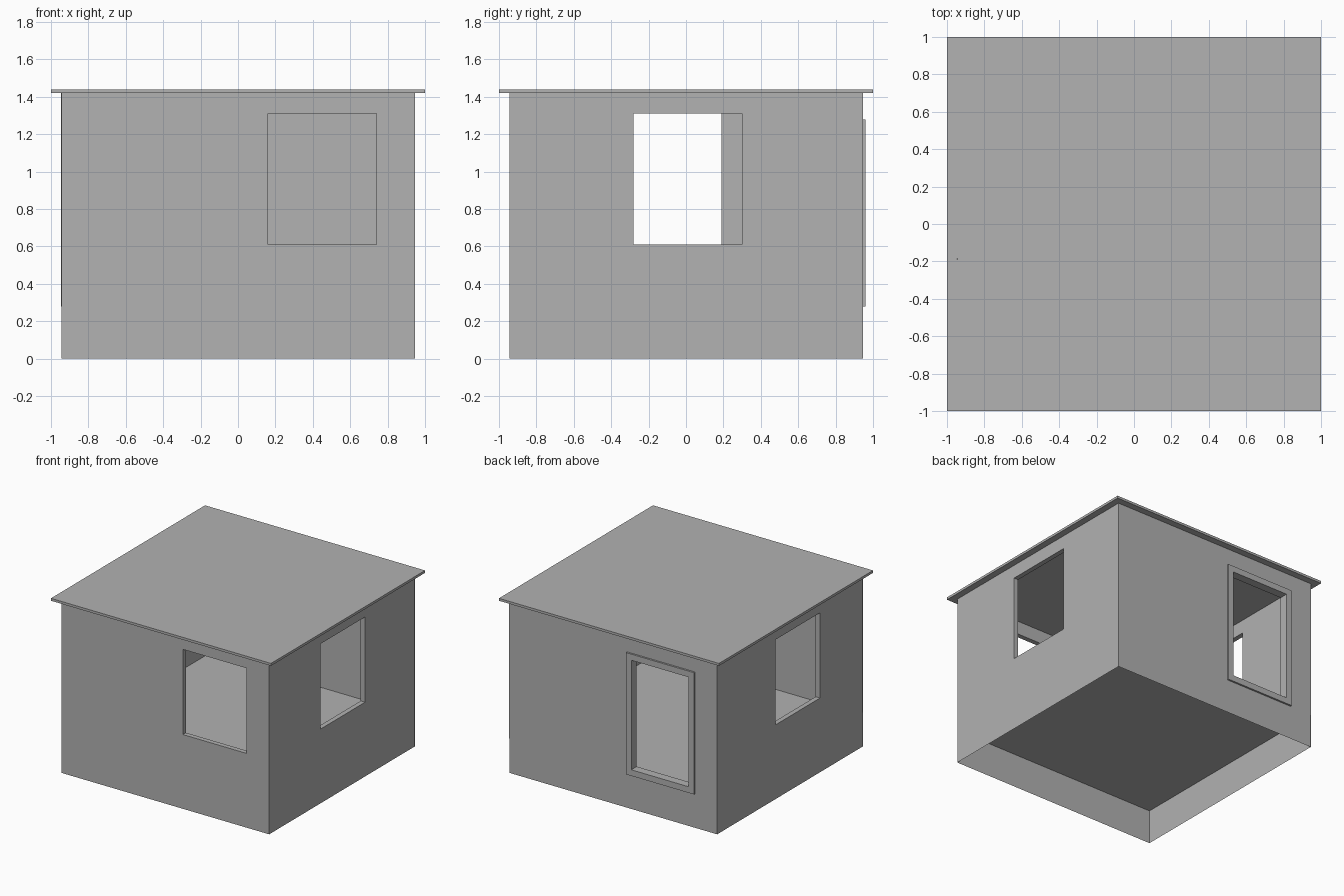
import bpy, bmesh
from math import radians
from mathutils import Matrix

if "Cube" in bpy.data.objects:
    bpy.data.objects.remove(bpy.data.objects["Cube"])

HALF, WALL, FLOOR, TOP = 0.945, 0.04, 0.28, 1.42
INNER = HALF - WALL

grey = bpy.data.materials.new("plain_grey")
grey.use_nodes = True
grey.diffuse_color = (0.445, 0.445, 0.445, 1)
grey.node_tree.nodes["Principled BSDF"].inputs["Base Color"].default_value = grey.diffuse_color


def finish(name, bm):
    mesh = bpy.data.meshes.new(name)
    bm.to_mesh(mesh)
    bm.free()
    mesh.materials.append(grey)
    obj = bpy.data.objects.new(name, mesh)
    bpy.context.collection.objects.link(obj)
    return obj


def pierced_panel(name, outer, hole, y_out, y_in, angle):
    """Slab with a rectangular opening, facing -y, then turned about z."""
    bm = bmesh.new()

    def loop(rect, y):
        x0, x1, z0, z1 = rect
        return [bm.verts.new((x, y, z)) for x, z in
                ((x0, z0), (x1, z0), (x1, z1), (x0, z1))]

    # Loops run round the section: outside rim, outside hole, inside hole, inside rim
    loops = [loop(outer, y_out), loop(hole, y_out), loop(hole, y_in), loop(outer, y_in)]
    for a, b in zip(loops, loops[1:] + loops[:1]):
        for i in range(4):
            j = (i + 1) % 4
            bm.faces.new((a[i], a[j], b[j], b[i]))
    bmesh.ops.recalc_face_normals(bm, faces=bm.faces)
    bm.transform(Matrix.Rotation(radians(angle), 4, 'Z'))
    return finish(name, bm)


def box(name, half, z0, z1):
    bm = bmesh.new()
    bmesh.ops.create_cube(bm, size=1)
    bm.transform(Matrix.Translation((0, 0, (z0 + z1) / 2))
                 @ Matrix.Diagonal((2 * half, 2 * half, z1 - z0, 1)))
    return bm


# Walls: name, half length, opening in the wall's own direction, turn
SILL, HEAD = 0.61, 1.31
walls = (
    ("front_wall", HALF, (0.16, 0.74, SILL, HEAD), 0),
    ("left_wall", INNER, (-0.28, 0.30, SILL, HEAD), 90),
    ("back_wall", HALF, (0.15, 0.72, 0.305, 1.255), 180),
    ("right_wall", INNER, (-0.19, 0.39, SILL, HEAD), -90),
)
for name, half, hole, angle in walls:
    pierced_panel(name, (-half, half, FLOOR, TOP), hole, -HALF, -INNER, angle)

# Door frame standing proud of both sides of the back wall
pierced_panel("door_frame", (0.125, 0.745, 0.28, 1.28), (0.175, 0.695, 0.33, 1.23),
              -0.96, -0.89, 180)

# Thin foundation skirt, open above and below
skirt = box("foundation_skirt", HALF, 0, FLOOR)
caps = [f for f in skirt.faces if abs(f.normal.z) > 0.5]
bmesh.ops.delete(skirt, geom=caps, context='FACES_ONLY')
finish("foundation_skirt", skirt)

# Floor sheet between the walls
floor = bmesh.new()
bmesh.ops.create_grid(floor, x_segments=1, y_segments=1, size=INNER,
                      matrix=Matrix.Translation((0, 0, FLOOR)))
finish("floor", floor)

# Flat overhanging roof
finish("roof", box("roof", 1.0, TOP, 1.44))
